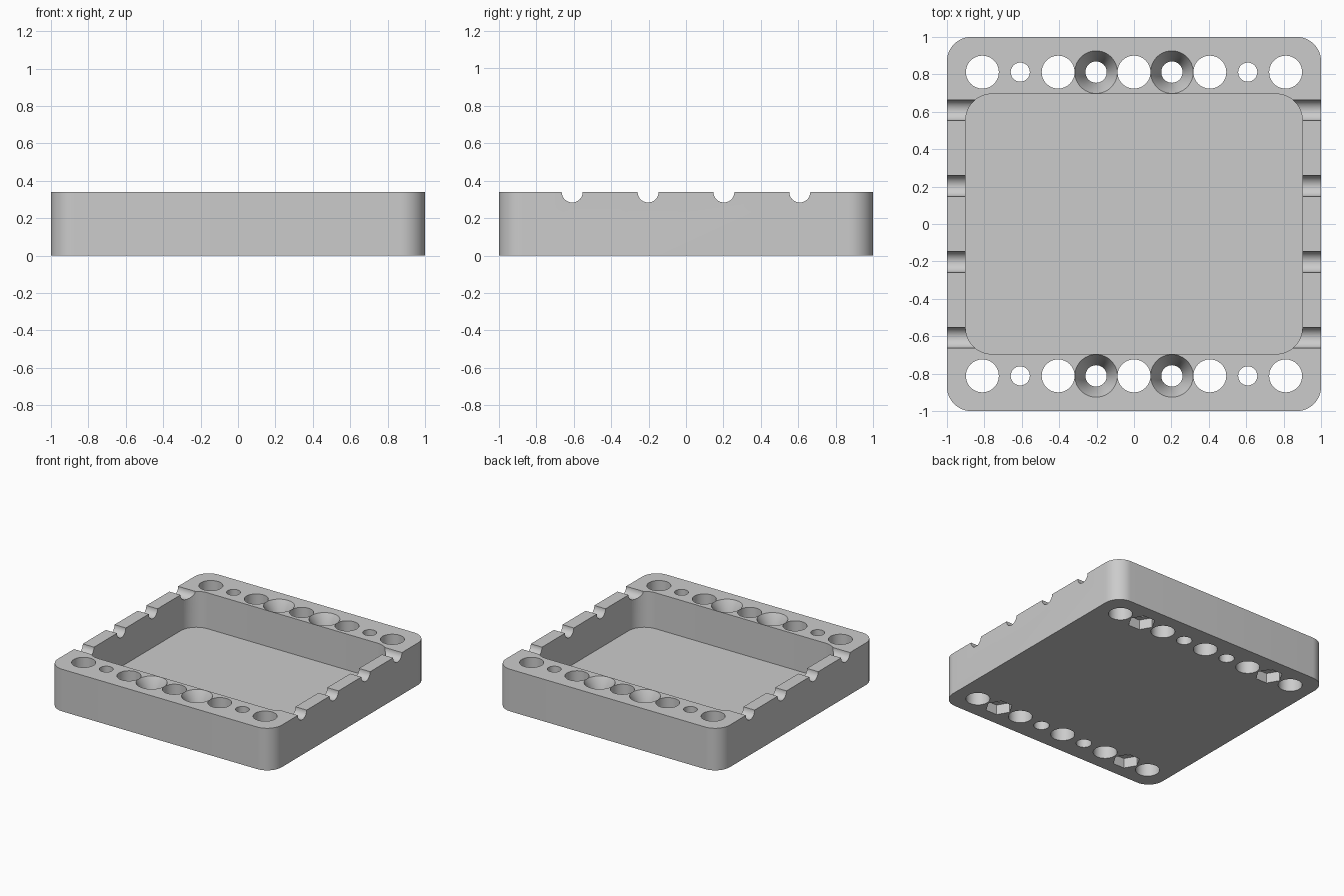
import bpy, bmesh, math
from mathutils import Matrix

if "Cube" in bpy.data.objects:
    bpy.data.objects.remove(bpy.data.objects["Cube"])

HEIGHT, FLOOR = 0.34, 0.05
PITCH, ROW = 0.2027, 0.812

grey = bpy.data.materials.new("plain grey")
grey.use_nodes = True
grey.diffuse_color = (0.6, 0.6, 0.6, 1)
grey.node_tree.nodes["Principled BSDF"].inputs["Base Color"].default_value = (0.6, 0.6, 0.6, 1)


def loft(name, rings, matrix=Matrix()):
    """Solid skinned through rings of equal point count, capped at both ends."""
    bm = bmesh.new()
    loops = [[bm.verts.new(p) for p in ring] for ring in rings]
    for low, high in zip(loops, loops[1:]):
        for i in range(len(low)):
            j = (i + 1) % len(low)
            bm.faces.new((low[i], low[j], high[j], high[i]))
    bm.faces.new(loops[0][::-1])
    bm.faces.new(loops[-1])
    bmesh.ops.transform(bm, matrix=matrix, verts=bm.verts)
    bmesh.ops.recalc_face_normals(bm, faces=bm.faces)
    mesh = bpy.data.meshes.new(name)
    bm.to_mesh(mesh)
    bm.free()
    mesh.materials.append(grey)
    obj = bpy.data.objects.new(name, mesh)
    bpy.context.collection.objects.link(obj)
    return obj


def rounded_block(name, half_x, half_y, radius, z0, z1, steps=12):
    outline = []
    for k, (sx, sy) in enumerate(((1, 1), (-1, 1), (-1, -1), (1, -1))):
        for i in range(steps + 1):
            a = math.pi / 2 * (k + i / steps)
            outline.append((sx * (half_x - radius) + radius * math.cos(a),
                            sy * (half_y - radius) + radius * math.sin(a)))
    return loft(name, [[(x, y, z) for x, y in outline] for z in (z0, z1)])


def turned(name, profile, matrix, sides=48):
    turn = [2 * math.pi * i / sides for i in range(sides)]
    return loft(name, [[(r * math.cos(a), r * math.sin(a), z) for a in turn]
                       for r, z in profile], matrix)


# Solid tray body
tray = rounded_block("tray", 1, 1, 0.13, 0, HEIGHT)

# Central pocket
cutters = [rounded_block("pocket_cutter", 0.9, 0.695, 0.14, FLOOR, HEIGHT + 0.1)]

# Hole shapes as radius and height pairs
bottom, top = -0.1, HEIGHT + 0.1
large = [(0.088, bottom), (0.088, top)]
small = [(0.051, bottom), (0.051, top)]
countersunk = [(0.057, bottom), (0.057, HEIGHT - 0.11), (0.114, HEIGHT), (0.114, top)]
nut_recess = [(0.101, bottom), (0.101, 0.08)]

# Two rows of holes, with hexagonal recesses beneath the small ones
for y in (-ROW, ROW):
    for k in range(-4, 5):
        place = Matrix.Translation((k * PITCH, y, 0))
        if k % 2 == 0:
            cutters.append(turned("large_hole_cutter", large, place))
        elif abs(k) == 1:
            cutters.append(turned("countersink_cutter", countersunk, place))
        else:
            cutters.append(turned("small_hole_cutter", small, place))
            cutters.append(turned("nut_recess_cutter", nut_recess, place, 6))

# Half-round grooves across both side walls
for k in (-3, -1, 1, 3):
    place = Matrix.Translation((0, k * PITCH, HEIGHT)) @ Matrix.Rotation(math.pi / 2, 4, "Y")
    cutters.append(turned("groove_cutter", [(0.056, -1.1), (0.056, 1.1)], place))

# Cut everything out of the body, then drop the cutters
bpy.ops.object.select_all(action="DESELECT")
tray.select_set(True)
bpy.context.view_layer.objects.active = tray
for cutter in cutters:
    cutter.hide_render = True
    cut = tray.modifiers.new("cut", "BOOLEAN")
    cut.operation, cut.solver, cut.object = "DIFFERENCE", "EXACT", cutter
    bpy.ops.object.modifier_apply(modifier=cut.name)
    bpy.data.objects.remove(cutter)

bpy.ops.object.shade_smooth_by_angle(angle=math.radians(30))
